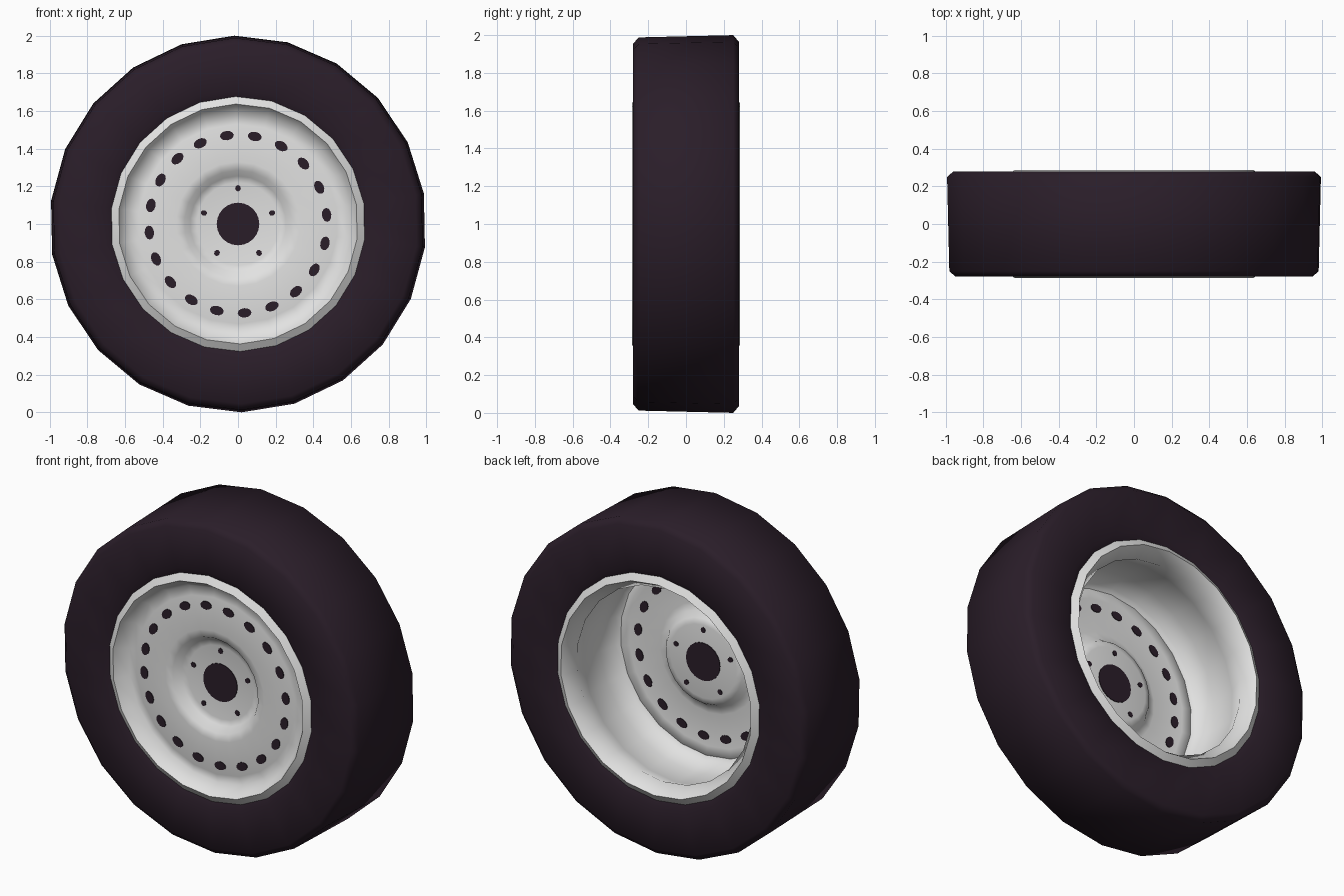
import bpy, bmesh, math

if "Cube" in bpy.data.objects:
    bpy.data.objects.remove(bpy.data.objects["Cube"])

SIDES = 22
PHASE = math.radians(91.1)
CZ = 1.0


def material(name, rgb):
    m = bpy.data.materials.new(name)
    m.diffuse_color = (*rgb, 1)
    m.use_nodes = True
    m.node_tree.nodes["Principled BSDF"].inputs["Base Color"].default_value = m.diffuse_color
    return m


rubber = material("dark_rubber", (0.023, 0.0125, 0.022))
metal = material("pale_metal", (0.76, 0.76, 0.755))


def finish(bm, name, mat, angle):
    me = bpy.data.meshes.new(name)
    bm.to_mesh(me)
    bm.free()
    me.materials.append(mat)
    ob = bpy.data.objects.new(name, me)
    bpy.context.collection.objects.link(ob)
    bpy.ops.object.select_all(action='DESELECT')
    ob.select_set(True)
    bpy.context.view_layer.objects.active = ob
    bpy.ops.object.shade_smooth_by_angle(angle=math.radians(angle))
    return ob


def lathe(name, profile, mat, angle=70):
    """Turn a (radius, y) profile about the wheel axle."""
    bm = bmesh.new()
    rings = []
    for r, y in profile:
        ring = []
        for k in range(SIDES):
            t = PHASE + 2 * math.pi * k / SIDES
            ring.append(bm.verts.new((r * math.cos(t), y, CZ + r * math.sin(t))))
        rings.append(ring)
    for a, b in zip(rings, rings[1:]):
        for k in range(SIDES):
            n = (k + 1) % SIDES
            bm.faces.new((a[k], a[n], b[n], b[k]))
    bmesh.ops.remove_doubles(bm, verts=bm.verts, dist=1e-5)
    return finish(bm, name, mat, angle)


def add_plate(bm, ring_r, t, radial, tangential, y, n=12):
    """Thin oval plate straddling the disc, so it shows on both sides."""
    half = 0.004
    cx, cz = ring_r * math.cos(t), CZ + ring_r * math.sin(t)
    loops = []
    for yy in (y - half, y + half):
        loop = []
        for k in range(n):
            a = 2 * math.pi * k / n
            u, v = radial * math.cos(a), tangential * math.sin(a)
            loop.append(bm.verts.new((cx + u * math.cos(t) - v * math.sin(t), yy,
                                      cz + u * math.sin(t) + v * math.cos(t))))
        loops.append(loop)
    f, b = loops
    bm.faces.new(f)
    bm.faces.new(b[::-1])
    for k in range(n):
        bm.faces.new((f[k], b[k], b[(k + 1) % n], f[(k + 1) % n]))


def plates(name, count, start, ring_r, radial, tangential, y, n=12, skew=0.0):
    bm = bmesh.new()
    for k in range(count):
        t = math.radians(start + 360 * k / count)
        t -= math.radians(skew) * (1 - math.sin(t)) / 2   # lower openings sit slightly round
        add_plate(bm, ring_r, t, radial, tangential, y, n)
    bmesh.ops.recalc_face_normals(bm, faces=bm.faces)
    finish(bm, name, rubber, 30)


# Tyre: nearly flat sidewalls, small shoulder bevels, very slightly tapered tread
lathe("tyre", [(0.66, 0.252), (0.71, 0.28), (0.965, 0.28), (1.0, 0.25),
               (0.988, -0.25), (0.955, -0.28), (0.71, -0.28), (0.66, -0.252)], rubber)

# Wheel disc: front lip, bowl, flat ring for the vents, recessed hub
lathe("wheel_disc", [(0.679, -0.26), (0.637, -0.287), (0.583, -0.207), (0.53, -0.217),
                     (0.42, -0.218), (0.33, -0.222), (0.285, -0.215), (0.255, -0.172),
                     (0.22, -0.165), (0.0, -0.165)], metal)

# Barrel: bowed between the disc and the narrow throat of the rear lip
lathe("wheel_barrel", [(0.583, -0.207), (0.612, -0.19), (0.637, -0.08), (0.637, 0.08),
                       (0.583, 0.207), (0.637, 0.287), (0.679, 0.26)], metal)

# Dark openings in the disc
plates("vent_holes", 20, 79.2, 0.473, 0.025, 0.037, -0.2178, 12, 3.0)
plates("bolt_holes", 5, 90, 0.19, 0.017, 0.015, -0.165, 8)
plates("hub_opening", 1, 90, 0.0, 0.113, 0.113, -0.165, 24)
